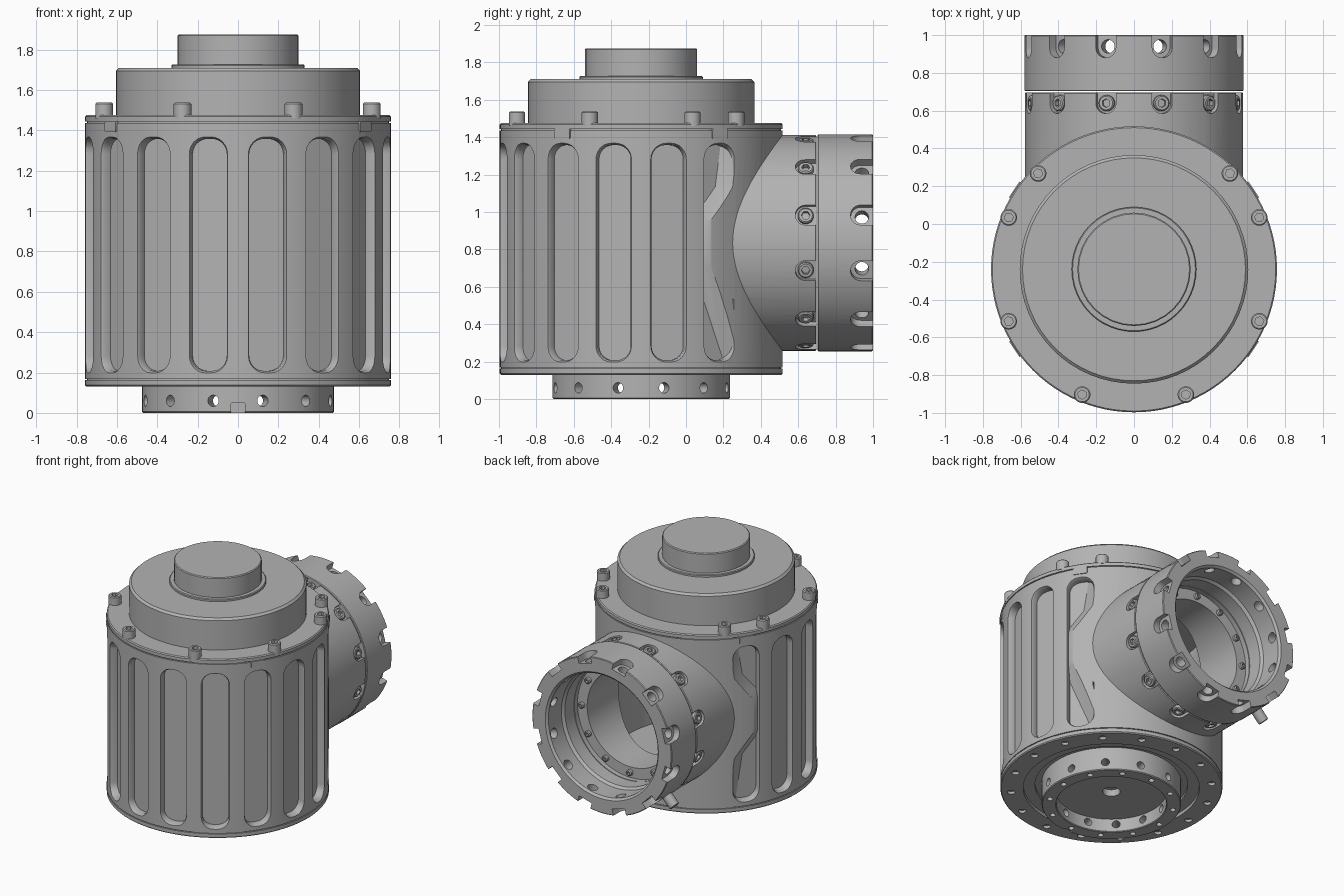
import bpy, bmesh
from math import radians, pi, cos, sin
from mathutils import Matrix, Vector

cube = bpy.data.objects.get("Cube")
if cube:
    bpy.data.objects.remove(cube)

steel = bpy.data.materials.new("plain grey metal")
steel.use_nodes = True
GREY = (0.45, 0.45, 0.45, 1)
steel.diffuse_color = GREY
steel.node_tree.nodes["Principled BSDF"].inputs["Base Color"].default_value = GREY

AXIS = Matrix.Translation((0, -0.24, 0))      # main vertical axis
PORT = Matrix.Translation((0, 0, 0.835))      # rear port axis, along y
ALONG_Y = PORT @ Matrix.Rotation(-pi / 2, 4, 'X')   # local z -> +y
UP = Matrix.Rotation(-pi / 2, 4, 'Y')         # local x -> +z


def around_z(deg):
    return AXIS @ Matrix.Rotation(radians(deg), 4, 'Z')


def around_y(deg):
    return PORT @ Matrix.Rotation(radians(deg), 4, 'Y')


def finish(name, bm):
    bmesh.ops.remove_doubles(bm, verts=bm.verts, dist=1e-5)
    bmesh.ops.recalc_face_normals(bm, faces=bm.faces)
    mesh = bpy.data.meshes.new(name)
    bm.to_mesh(mesh)
    bm.free()
    mesh.materials.append(steel)
    obj = bpy.data.objects.new(name, mesh)
    bpy.context.collection.objects.link(obj)
    return obj


def lathe(name, profile, matrix=AXIS, steps=96):
    """Spin an (r, z) profile; it is closed when it does not start on the axis."""
    bm = bmesh.new()
    vs = [bm.verts.new((r, 0, z)) for r, z in profile]
    pairs = list(zip(vs, vs[1:]))
    if profile[0][0] > 0:
        pairs.append((vs[-1], vs[0]))
    es = [bm.edges.new(p) for p in pairs]
    bmesh.ops.spin(bm, geom=vs + es, cent=(0, 0, 0), axis=(0, 0, 1),
                   angle=2 * pi, steps=steps)
    bm.transform(matrix)
    return finish(name, bm)


def rounded(w, h, r, u=0, v=0, n=6):
    """Rounded rectangle outline centred on (u, v)."""
    pts = []
    for k, (sx, sy) in enumerate(((1, 1), (-1, 1), (-1, -1), (1, -1))):
        for i in range(n + 1):
            a = (k + i / n) * pi / 2
            p = Vector((u + sx * (w / 2 - r) + r * cos(a), v + sy * (h / 2 - r) + r * sin(a)))
            if not pts or ((p - pts[-1]).length > 1e-4 and (p - pts[0]).length > 1e-4):
                pts.append(p)
    return pts


def circle(r, u=0, v=0, n=24):
    return [Vector((u + r * cos(2 * pi * i / n), v + r * sin(2 * pi * i / n))) for i in range(n)]


def prisms(name, layers, matrices):
    """Loft (x, outline) layers along local x, once per matrix."""
    bm = bmesh.new()
    for m in matrices:
        rings = [[bm.verts.new(m @ Vector((x, p[0], p[1]))) for p in pts] for x, pts in layers]
        for a, b in zip(rings, rings[1:]):
            for i in range(len(a)):
                j = (i + 1) % len(a)
                bm.faces.new((a[i], a[j], b[j], b[i]))
        bm.faces.new(rings[0][::-1])
        bm.faces.new(rings[-1])
    return finish(name, bm)


def combine(obj, other, op='DIFFERENCE'):
    mod = obj.modifiers.new("cut", 'BOOLEAN')
    mod.operation, mod.solver, mod.object = op, 'EXACT', other
    deps = bpy.context.evaluated_depsgraph_get()
    mesh = bpy.data.meshes.new_from_object(obj.evaluated_get(deps))
    obj.modifiers.clear()
    obj.data = mesh
    bpy.data.objects.remove(other)


def cut_prisms(obj, layers, matrices):
    combine(obj, prisms("cutter", layers, matrices))


def bolts(name, x0, x1, r, u, v, matrices):
    obj = prisms(name, [(x0, circle(r, u, v)), (x1 - .006, circle(r, u, v)),
                        (x1, circle(r - .006, u, v))], matrices)
    cut_prisms(obj, [(x1 - .025, circle(r * .55, u, v, 6)), (x1 + .02, circle(r * .55, u, v, 6))], matrices)
    return obj


port_ring = [around_y(15 + 30 * k) for k in range(12)]
ring_15 = [around_z(15 + 30 * k) for k in range(12)]

# Main housing with seams near the base and the lid
housing = lathe("housing", [
    (0, .175), (.52, .175), (.52, .155), (.6, .155), (.6, .13), (.75, .13), (.757, .137),
    (.757, .163), (.748, .163), (.748, .169), (.757, .169), (.757, 1.437), (.748, 1.437),
    (.748, 1.444), (.757, 1.444), (.757, 1.468), (.75, 1.475), (0, 1.475)])

# Tall side pockets, kept clear of the boss around the rear port
pockets = prisms("pocket_cutter", [
    (.7, rounded(.18, 1.15, .075, 0, .783)), (.737, rounded(.18, 1.15, .075, 0, .783)),
    (.757, rounded(.2, 1.17, .085, 0, .783)), (.8, rounded(.2, 1.17, .085, 0, .783))],
    [around_z(33.75 - 22.5 * k) for k in range(12)])
half = [(.66, -.12), (.66, .12), (.577, .3), (.55, .62)]
boss = half + [(-x, z) for x, z in reversed(half)] + [(-.55, -.62), (-.577, -.3), (.577, -.3)]
boss.insert(-1, (.55, -.62))
# Local x runs along +y, so the outline is mirrored in x, which is symmetric
combine(pockets, prisms("boss", [(0, boss), (.7, boss)],
                        [PORT @ Matrix.Rotation(pi / 2, 4, 'Z')]))
combine(housing, pockets)

# Rear neck, spot-faced for its screws
neck = lathe("neck", [(0, .1), (.577, .1), (.577, .692), (.572, .697), (0, .697)], ALONG_Y)
cut_prisms(neck, [(.545, rounded(.2, .11, .054, .685, 0)), (.65, rounded(.2, .11, .054, .685, 0))], port_ring)
combine(housing, neck, 'UNION')

# Hollow inside and the bore through the neck
combine(housing, lathe("cavity", [(0, .21), (.64, .21), (.64, 1.4), (0, 1.4)]))
combine(housing, lathe("bore", [(0, 0), (.36, 0), (.36, .66), (.44, .66), (.44, .75), (0, .75)], ALONG_Y))

# Small holes under the base flange
dot = circle(.026, n=16)
cut_prisms(housing, [(.1, dot), (.15, dot)],
           [around_z(22.5 * k) @ Matrix.Translation((.685, 0, 0)) @ UP for k in range(16)])

# Locking tabs below the lid
tab = rounded(.1, .05, .008, 0, 1.418)
prisms("lid_tabs", [(.72, tab), (.762, tab)], [around_z(a) for a in (-33.75, -146.25, 33.75, 146.25)])

# Lid drum and top cap
lathe("lid_drum", [(0, 1.46), (.605, 1.46), (.605, 1.695), (.59, 1.71), (0, 1.71)], steps=64)
lathe("cap_collar", [(0, 1.7), (.33, 1.7), (.33, 1.722), (.325, 1.727), (0, 1.727)], steps=48)
lathe("top_cap", [(0, 1.7), (.3, 1.7), (.3, 1.869), (.294, 1.875), (0, 1.875)], steps=32)

# Lid screws
lid_angles = (45, 22.5, -22.5, -67.5, -112.5, -157.5, 157.5, 135)
bolts("lid_screws", 1.46, 1.537, .044, 0, 0,
      [around_z(a) @ Matrix.Translation((.718, 0, 0)) @ UP for a in lid_angles])

# Neck screws
bolts("neck_screws", .53, .572, .042, .64, 0, port_ring)

# Notched collar at the end of the rear port
collar = lathe("port_collar", [
    (.44, .703), (.575, .703), (.58, .708), (.58, .995), (.575, 1), (.47, 1), (.455, .985),
    (.455, .83), (.44, .81)], ALONG_Y)
slot = rounded(.2, .11, .054, .98, 0)
cut_prisms(collar, [(.53, slot), (.65, slot)], port_ring)
hole = circle(.036, .94, 0)
cut_prisms(collar, [(.4, hole), (.56, hole)], port_ring)

# Screws on the inner flange of the port
bolts("flange_screws", .65, .685, .022, 0, 0,
      [PORT @ Matrix.Rotation(radians(30 * k), 4, 'Y') @ Matrix.Translation((.4, 0, 0))
       @ Matrix.Rotation(pi / 2, 4, 'Z') for k in range(12)])

# Clamping pin below the collar
bolts("port_pin", .5, .67, .038, .81, 0, [around_y(135)])

# Output ring below the base, drilled through its wall and its lower face
ring = lathe("output_ring", [(.375, .005), (.38, 0), (.469, 0), (.475, .006), (.475, .18), (.375, .18)])
hole = circle(.028, 0, .06)
cut_prisms(ring, [(.3, hole), (.55, hole)], ring_15)
dot = circle(.02, n=16)
cut_prisms(ring, [(-.05, dot), (.03, dot)],
           [around_z(30 * k) @ Matrix.Translation((.425, 0, 0)) @ UP for k in range(12)])
key = rounded(.07, .1, .008)
cut_prisms(ring, [(.455, key), (.55, key)], [around_z(-90)])

# Recessed end plate with a centre hole
lathe("end_plate", [(0, .15), (.06, .15), (.06, .1), (.38, .1), (.38, .18), (0, .18)], steps=64)

# Smooth shading with sharp edges
bpy.ops.object.select_all(action='DESELECT')
for o in bpy.context.collection.objects:
    if o.type == 'MESH':
        o.select_set(True)
        bpy.context.view_layer.objects.active = o
bpy.ops.object.shade_smooth_by_angle(angle=radians(30))
